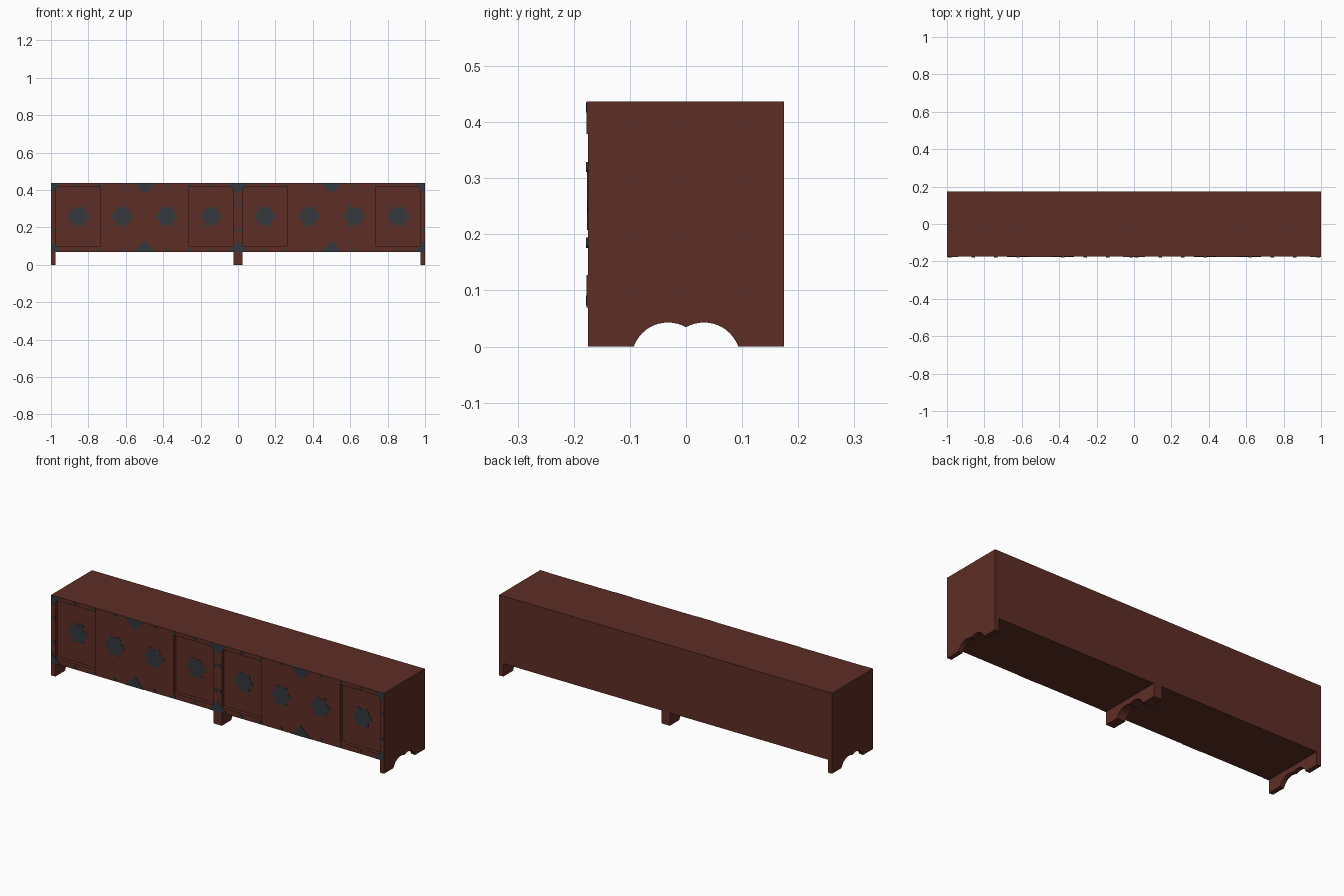
import bpy, bmesh, math

if "Cube" in bpy.data.objects:
    bpy.data.objects.remove(bpy.data.objects["Cube"])

W, D, H, BASE, T = 1.0, 0.175, 0.437, 0.07, 0.025   # unit width, half depth, height, floor, side thickness
RECESS = 0.02


def material(name, rgb):
    m = bpy.data.materials.new(name)
    m.diffuse_color = (*rgb, 1)
    m.use_nodes = True
    m.node_tree.nodes["Principled BSDF"].inputs["Base Color"].default_value = m.diffuse_color
    return m


WOOD = material("red brown wood", (0.112, 0.027, 0.019))
METAL = material("dark iron", (0.033, 0.040, 0.045))


def box(name, x0, x1, y0, y1, z0, z1, mat):
    me = bpy.data.meshes.new(name)
    bm = bmesh.new()
    bmesh.ops.create_cube(bm, size=1)
    for v in bm.verts:
        v.co = (x0 if v.co.x < 0 else x1, y0 if v.co.y < 0 else y1, z0 if v.co.z < 0 else z1)
    bm.to_mesh(me)
    bm.free()
    return link(name, me, mat)


def link(name, me, mat):
    me.materials.append(mat)
    ob = bpy.data.objects.new(name, me)
    bpy.context.collection.objects.link(ob)
    return ob


def plate(name, pts, y, thick):
    """Thin metal plate: outline in x, z pushed forward from depth y."""
    bm = bmesh.new()
    back = [bm.verts.new((x, y, z)) for x, z in pts]
    face = bm.faces.new(back)
    ext = bmesh.ops.extrude_face_region(bm, geom=[face])
    for v in ext["geom"]:
        if isinstance(v, bmesh.types.BMVert):
            v.co.y -= thick
    bmesh.ops.recalc_face_normals(bm, faces=bm.faces)
    me = bpy.data.meshes.new(name)
    bm.to_mesh(me)
    bm.free()
    return link(name, me, METAL)


def ring(cx, cz, n, radius):
    return [(cx + radius(2 * math.pi * i / n) * math.cos(2 * math.pi * i / n),
             cz + radius(2 * math.pi * i / n) * math.sin(2 * math.pi * i / n)) for i in range(n)]


def carve(body, cutter):
    mod = body.modifiers.new("cut", 'BOOLEAN')
    mod.operation, mod.solver, mod.object = 'DIFFERENCE', 'EXACT', cutter
    bpy.context.view_layer.objects.active = body
    bpy.ops.object.modifier_apply(modifier=mod.name)
    bpy.data.objects.remove(cutter)


for side, cx in (("left", -0.5), ("right", 0.5)):
    # cabinet body: legs are the side panels left by the cut under the floor
    body = box(side + "_cabinet", cx - W / 2, cx + W / 2, -D, D, 0, H, WOOD)
    inner = W / 2 - T
    carve(body, box("cutter", cx - inner, cx + inner, -1, 1, -0.1, BASE, WOOD))
    # double arch in the side panels
    for y in (-0.032, 0.032):
        bpy.ops.mesh.primitive_cylinder_add(vertices=48, radius=0.065, depth=1.2,
                                            location=(cx, y, -0.022),
                                            rotation=(0, math.pi / 2, 0))
        carve(body, bpy.context.object)
    # recessed end doors
    for x0, x1 in ((-inner, -0.235), (0.235, inner)):
        carve(body, box("cutter", cx + x0, cx + x1, -1, -D + RECESS, 0.1, 0.415, WOOD))

    # flower ornaments, the outer ones sit inside the recessed doors
    for i, dx in enumerate((-0.356, -0.119, 0.119, 0.356)):
        y = -D + (RECESS if abs(dx) > 0.2 else 0)
        plate(f"{side}_flower_{i + 1}",
              ring(cx + dx, 0.26, 48, lambda a: 0.051 + 0.008 * math.cos(6 * a)), y, 0.0015)

    # triangular corner and centre plates
    s = 0.058
    for edge, z, d in (("top", H, -1), ("bottom", BASE, 1)):
        for end in (-1, 1):
            x = cx + end * W / 2
            plate(f"{side}_{edge}_corner_plate", [(x, z), (x - end * s, z), (x, z + d * s)], -D, 0.002)
        plate(f"{side}_{edge}_centre_plate", [(cx - s, z), (cx + s, z), (cx, z + d * s)], -D, 0.002)

    # round nails along the rails and stiles
    spots = [(k * dx, z) for k in (-1, 1) for dx in (0.12, 0.24, 0.36) for z in (0.426, 0.082)]
    spots += [(k * 0.486, z) for k in (-1, 1) for z in (0.32, 0.185)]
    for dx, z in spots:
        plate(side + "_nail", ring(cx + dx, z, 12, lambda a: 0.009), -D, 0.003)
